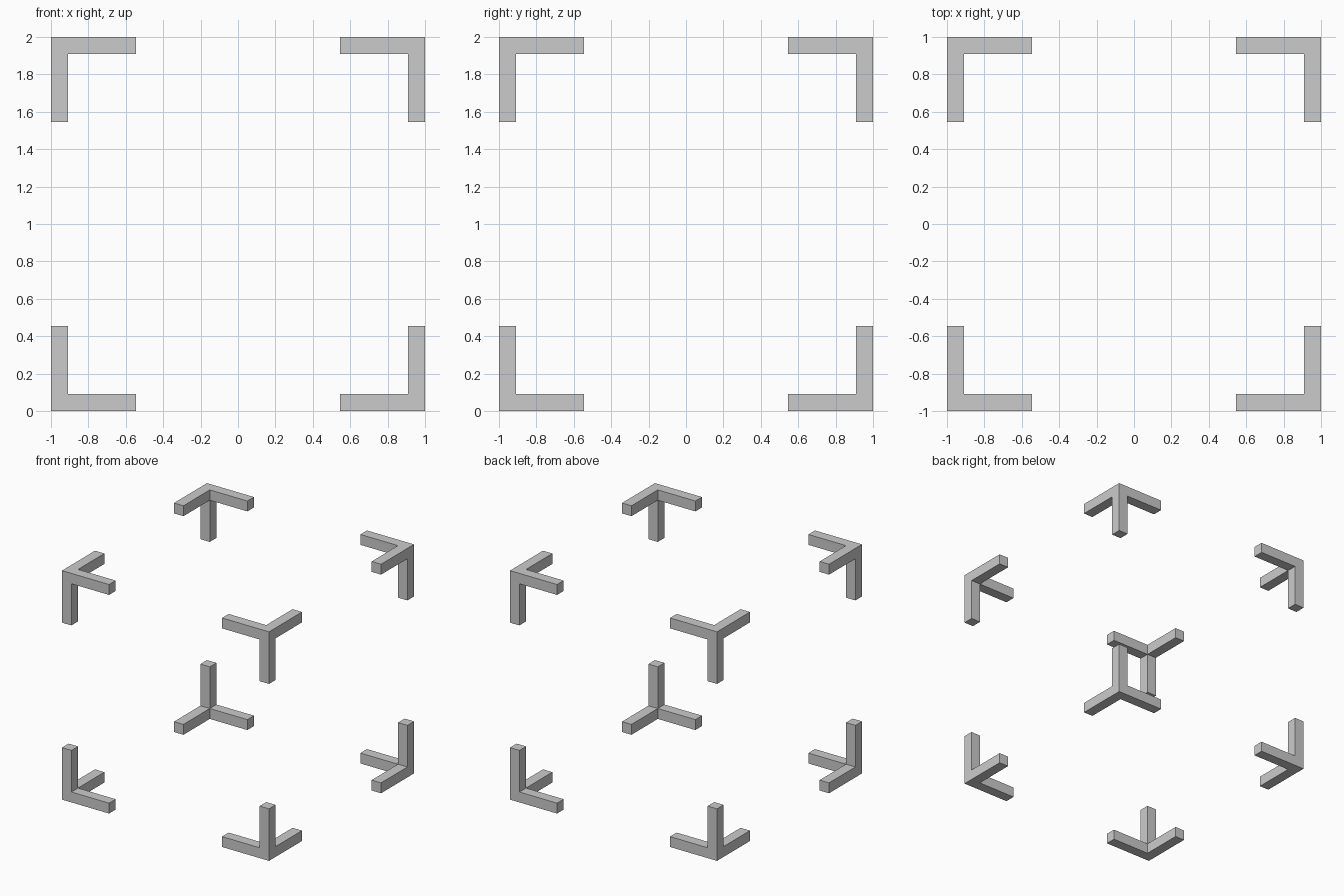
import bpy, bmesh
from itertools import product
from mathutils import Vector

if "Cube" in bpy.data.objects:
    bpy.data.objects.remove(bpy.data.objects["Cube"])

T = 1 / 11      # bar thickness
L = 5 / 11      # arm length from the outer corner


def corner_bracket(name, signs):
    """Cube at an outer corner with an arm pulled from each inward face."""
    bm = bmesh.new()
    bmesh.ops.create_cube(bm, size=T)
    for axis in range(3):
        inward = Vector((0, 0, 0))
        inward[axis] = -signs[axis]
        bm.normal_update()
        face = max(bm.faces, key=lambda f: f.normal.dot(inward)
                   + 10 * f.calc_center_median().dot(inward)
                   - 20 * (f.calc_center_median() - inward * T / 2).length)
        arm = bmesh.ops.extrude_discrete_faces(bm, faces=[face])["faces"][0]
        bmesh.ops.translate(bm, verts=arm.verts, vec=inward * (L - T))
    bmesh.ops.recalc_face_normals(bm, faces=bm.faces)
    mesh = bpy.data.meshes.new(name)
    bm.to_mesh(mesh)
    bm.free()
    obj = bpy.data.objects.new(name, mesh)
    obj.location = Vector(signs) * (1 - T / 2) + Vector((0, 0, 1))
    bpy.context.collection.objects.link(obj)


# One bracket at each of the eight corners of the 2-unit cube
for sx, sy, sz in product((-1, 1), repeat=3):
    name = "_".join(("bottom" if sz < 0 else "top",
                     "front" if sy < 0 else "back",
                     "left" if sx < 0 else "right", "bracket"))
    corner_bracket(name, (sx, sy, sz))
